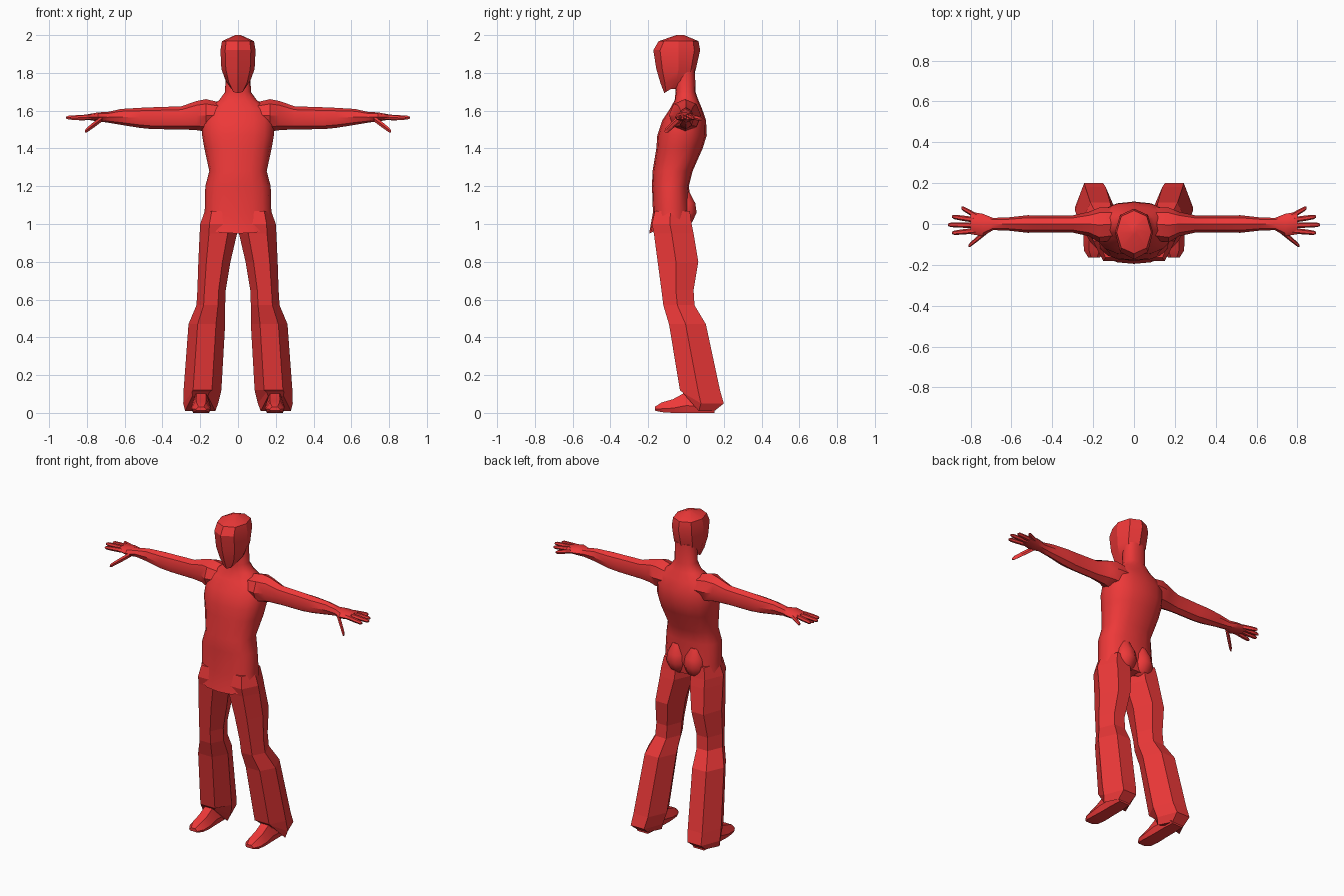
import bpy, math
from mathutils import Vector

red = bpy.data.materials.new("red")
red.diffuse_color = (0.85, 0.04, 0.04, 1)


def loft(name, rings, mirror=False, smooth=None):
    """Skin a closed tube over a list of equal-sized point rings."""
    n = len(rings[0])
    verts = [p for r in rings for p in r]
    faces = [(i * n + j, i * n + (j + 1) % n, (i + 1) * n + (j + 1) % n, (i + 1) * n + j)
             for i in range(len(rings) - 1) for j in range(n)]
    faces += [tuple(range(n))[::-1], tuple(range(len(verts) - n, len(verts)))]
    me = bpy.data.meshes.new(name)
    # flip the winding if the tube came out inside-out
    me.from_pydata(verts, [], faces)
    axis = sum((Vector(p) for p in rings[-1]), Vector()) - sum((Vector(p) for p in rings[0]), Vector())
    if me.polygons[len(faces) - 1].normal.dot(axis) < 0:
        me.flip_normals()
    me.materials.append(red)
    ob = bpy.data.objects.new(name, me)
    bpy.context.collection.objects.link(ob)
    if smooth:
        bpy.ops.object.select_all(action='DESELECT')
        ob.select_set(True)
        bpy.context.view_layer.objects.active = ob
        bpy.ops.object.shade_smooth_by_angle(angle=math.radians(smooth))
    if mirror:
        ob.modifiers.new("mirror", 'MIRROR')
    return ob


def flat_ring(z, xc, w, yf, ym, yb, n, drop=0.0, power=1.0):
    """Horizontal ring, widest at ym; drop lowers the front edge."""
    pts, top = [], math.sin(math.radians(60)) if n == 6 else 1
    for i in range(n):
        a = 2 * math.pi * i / n
        c, s = math.cos(a), math.sin(a) / top
        c = math.copysign(abs(c) ** power, c)
        s = math.copysign(abs(s) ** power, s)
        y = ym + s * (yb - ym if s > 0 else ym - yf)
        pts.append((xc + w * c, y, z - drop * max(0, -s)))
    return pts


def side_ring(x, yc, zc, ry, rz, n=8):
    """Ring facing along x, for arms and fingers."""
    return [(x, yc + ry * math.cos(2 * math.pi * i / n), zc + rz * math.sin(2 * math.pi * i / n))
            for i in range(n)]


# Torso and neck: z, half width, front y, widest y, back y, front drop
torso = [(1.00, .185, -.195, -.08, .02, .05), (1.08, .176, -.175, -.08, .03, .02),
         (1.20, .173, -.180, -.08, .015, 0), (1.28, .152, -.177, -.07, .035, 0),
         (1.40, .178, -.157, -.04, .088, 0), (1.47, .190, -.152, -.03, .110, 0),
         (1.55, .190, -.125, -.01, .106, 0), (1.61, .165, -.085, .00, .085, 0),
         (1.655, .10, -.060, .00, .066, 0), (1.70, .068, -.055, .00, .050, 0),
         (1.82, .066, -.060, .00, .048, 0)]
loft("torso", [flat_ring(z, 0, w, f, m, b, 16, d, .85) for z, w, f, m, b, d in torso], smooth=40)

# Buttocks
seat = [(.985, .02, .01), (1.01, .055, .035), (1.06, .068, .06), (1.11, .06, .052), (1.17, .03, .02)]
loft("buttock", [flat_ring(z, .06, w, -.05, -.01, b, 10) for z, w, b in seat], True, 50)

# Head: faceted, with a ridge down the face
head = [(1.715, .034, -.115, -.08, -.045, .022), (1.76, .066, -.135, -.05, .035, .015),
        (1.82, .088, -.157, -.04, .052, 0), (1.92, .093, -.173, -.04, .075, 0),
        (1.968, .085, -.145, -.04, .066, 0), (2.0, .015, -.05, -.03, -.01, 0)]
loft("head", [flat_ring(z, 0, w, f, m, b, 8, d, .9) for z, w, f, m, b, d in head], smooth=25)

# Flared trouser legs: z, inner x, outer x, front y, back y, front drop
leg = [(1.07, .03, .175, -.165, .02, 0), (1.00, .005, .20, -.180, .03, 0),
       (.95, .005, .203, -.170, .04, 0), (.80, .04, .21, -.150, .065, 0),
       (.65, .065, .215, -.130, .04, 0), (.57, .068, .22, -.120, .045, 0),
       (.47, .068, .262, -.090, .105, 0), (.12, .088, .288, -.032, .180, 0),
       (.05, .105, .29, -.02, .20, -.06), (.01, .12, .28, .00, .15, -.08)]
loft("trouser_leg", [flat_ring(z, (i + o) / 2, (o - i) / 2, f, f + (b - f) * .45, b, 6, d)
                     for z, i, o, f, b, d in leg], True)

# Shoes: y, half width, bottom z, top z
shoe = [(-.165, .028, .012, .032), (-.13, .05, .004, .055), (-.07, .053, 0, .072),
        (0, .05, 0, .11), (.08, .05, 0, .10), (.15, .045, 0, .04)]
loft("shoe", [[(.195 + w * x, y, a + (b - a) * t) for x, t in
               ((-.8, 0), (.8, 0), (1, .35), (.5, 1), (-.5, 1), (-1, .35))]
              for y, w, a, b in shoe], True, 25)

# Arms with shoulder and palm: x, centre y, centre z, y radius, z radius
arm = [(.10, 0, 1.575, .08, .07), (.17, -.005, 1.575, .085, .086), (.22, 0, 1.574, .06, .077),
       (.30, 0, 1.562, .042, .061), (.45, 0, 1.560, .041, .058), (.52, 0, 1.562, .043, .053),
       (.62, 0, 1.567, .032, .042), (.69, 0, 1.565, .030, .028),
       (.74, -.005, 1.567, .055, .024), (.80, .005, 1.566, .055, .014)]
loft("arm", [side_ring(*r) for r in arm], True, 35)

# Fingers and thumb: root and tip
fingers = [((.77, .038, 1.566), (.845, .080, 1.556)), ((.78, .020, 1.568), (.89, .036, 1.560)),
           ((.78, -.006, 1.568), (.91, -.004, 1.563)), ((.77, -.032, 1.567), (.89, -.044, 1.560)),
           ((.72, -.035, 1.558), (.81, -.108, 1.490))]
for k, (a, b) in enumerate(fingers):
    a, b = Vector(a), Vector(b)
    steps = ((0, .014), (.55, .013), (.9, .011), (1, .006))
    loft("thumb" if k == 4 else f"finger_{k + 1}",
         [side_ring(*a.lerp(b, t), r, r * (1.3 if k == 4 else 1), 6) for t, r in steps], True, 35)
